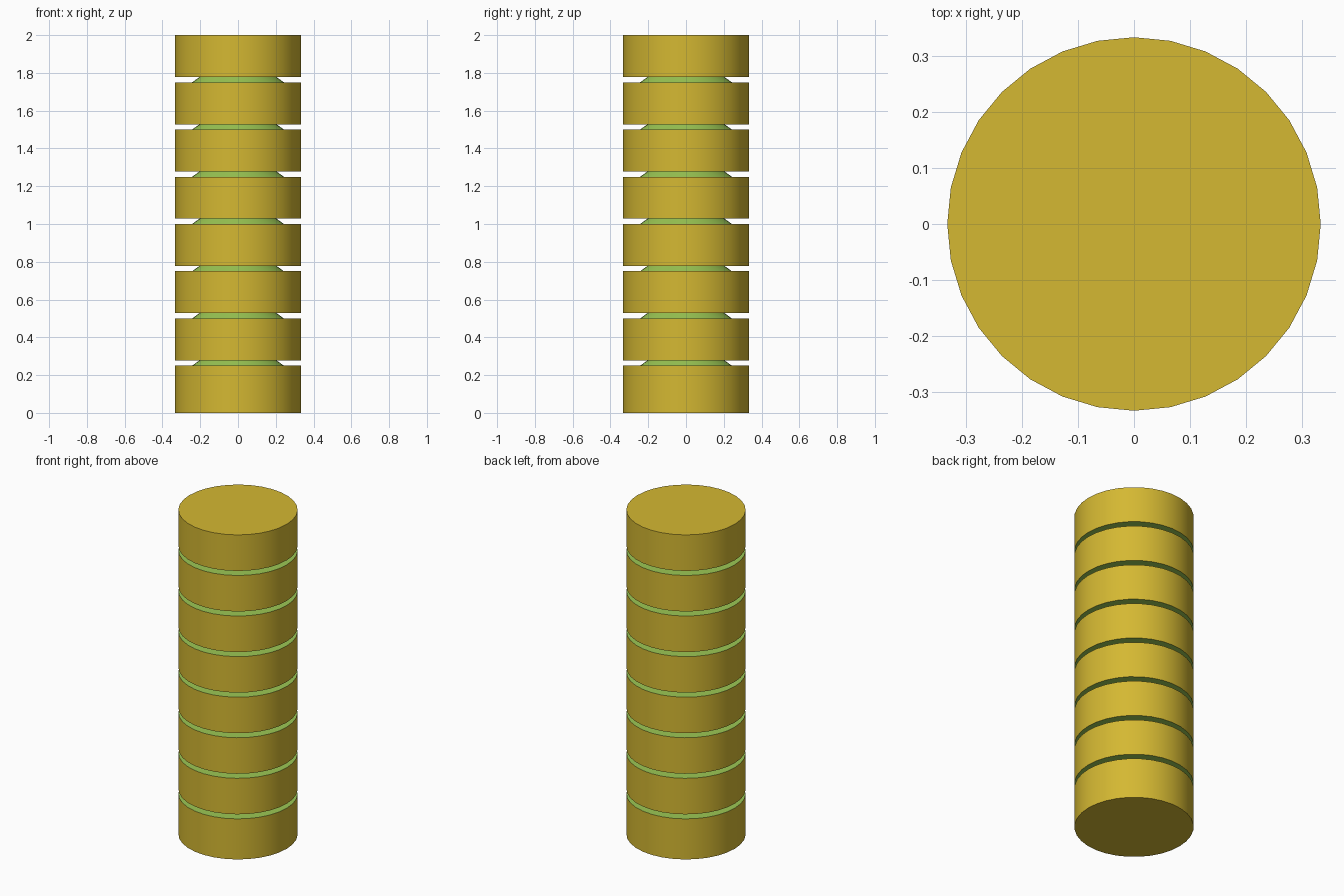
import bpy

if "Cube" in bpy.data.objects:
    bpy.data.objects.remove(bpy.data.objects["Cube"])

COUNT, PITCH, GAP = 8, 0.25, 0.028
RADIUS, SIDES = 0.333, 32


def material(name, rgb):
    m = bpy.data.materials.new(name)
    m.diffuse_color = (*rgb, 1)
    m.use_nodes = True
    m.node_tree.nodes["Principled BSDF"].inputs["Base Color"].default_value = m.diffuse_color
    return m


gold = material("gold", (0.66, 0.48, 0.032))
green = material("green", (0.33, 0.58, 0.09))


def drum(name, r_low, r_high, z_low, z_high, fill):
    """Upright round section between two heights."""
    bpy.ops.mesh.primitive_cone_add(
        vertices=SIDES, radius1=r_low, radius2=r_high, depth=z_high - z_low,
        end_fill_type=fill, location=(0, 0, (z_low + z_high) / 2))
    ob = bpy.context.object
    ob.name = name
    bpy.ops.object.shade_smooth_by_angle()
    return ob


for i in range(COUNT):
    # Gold drum; the faces that meet a groove are green
    low = i * PITCH + (GAP if i else 0)
    high = (i + 1) * PITCH
    ob = drum(f"drum_{i + 1}", RADIUS, RADIUS, low, high, 'NGON')
    ob.data.materials.append(gold)
    ob.data.materials.append(green)
    for face in ob.data.polygons:
        inner_top = face.normal.z > 0.5 and i < COUNT - 1
        inner_bottom = face.normal.z < -0.5 and i > 0
        face.material_index = int(inner_top or inner_bottom)

    # Tapered green neck in the groove above
    if i < COUNT - 1:
        neck = drum(f"neck_{i + 1}", 0.243, 0.204, high, high + GAP, 'NOTHING')
        neck.data.materials.append(green)
